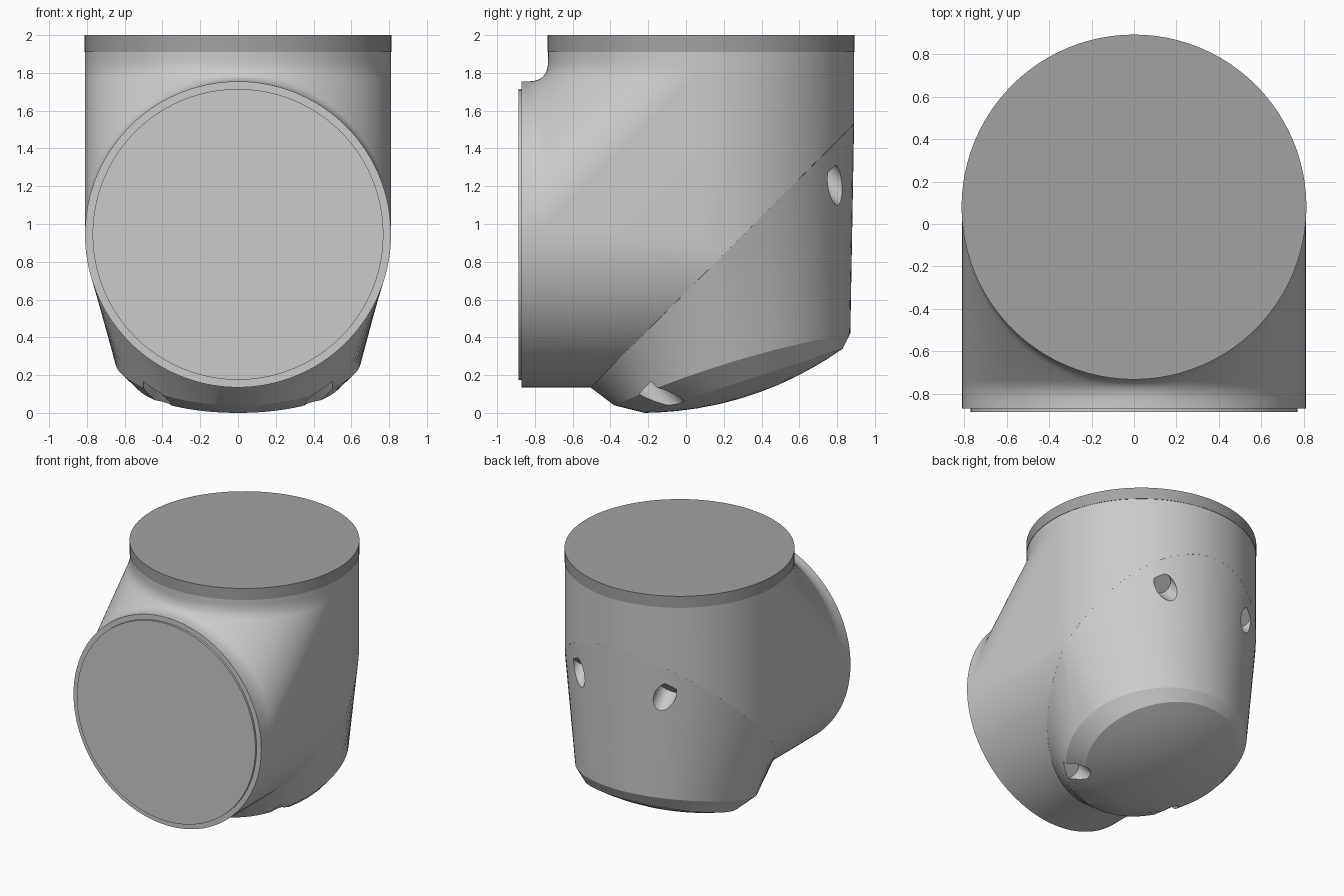
import bpy, bmesh, math
from mathutils import Vector

if "Cube" in bpy.data.objects:
    bpy.data.objects.remove(bpy.data.objects["Cube"])

R, YC, ZC = 0.81, 0.08, 0.945       # shared radius, vertical axis y, horizontal axis z
FRONT, TOP = -0.87, 1.91            # end planes of the elbow
SEAM = 0.64                         # cap seam plane: z = y + SEAM
S_MIN = (ZC - SEAM - YC) / 2        # slices thinner than this miss the seam
N = 96


def smooth(ob, angle=28):
    bpy.ops.object.select_all(action='DESELECT')
    ob.select_set(True)
    bpy.context.view_layer.objects.active = ob
    bpy.ops.object.shade_smooth_by_angle(angle=math.radians(angle))


def loft(name, rings, angle=28):
    """Join successive closed rings with quads and close both ends."""
    bm = bmesh.new()
    vs = [[bm.verts.new(p) for p in ring] for ring in rings]
    n = len(vs[0])
    for a, b in zip(vs, vs[1:]):
        for i in range(n):
            j = (i + 1) % n
            bm.faces.new((a[i], a[j], b[j], b[i]))
    bm.faces.new(vs[0])
    bm.faces.new(vs[-1])
    bmesh.ops.remove_doubles(bm, verts=bm.verts, dist=1e-5)
    bmesh.ops.dissolve_degenerate(bm, edges=bm.edges, dist=1e-6)
    bmesh.ops.recalc_face_normals(bm, faces=bm.faces)
    if bm.calc_volume(signed=True) < 0:
        bmesh.ops.reverse_faces(bm, faces=bm.faces)
    me = bpy.data.meshes.new(name)
    bm.to_mesh(me)
    bm.free()
    ob = bpy.data.objects.new(name, me)
    bpy.context.collection.objects.link(ob)
    smooth(ob, angle)
    return ob


def seam_points(s):
    """Lower and upper seam points (y, z) on the slice with half height s."""
    if s <= S_MIN:
        return (YC + s, ZC - s), (YC + s, ZC - s)
    return (ZC - s - SEAM, ZC - s), (YC + s, YC + s + SEAM)


def fillet(a, b, c, trim, steps=8):
    a, b, c = Vector(a), Vector(b), Vector(c)
    p = b + (a - b).normalized() * trim
    q = b + (c - b).normalized() * min(trim, (c - b).length / 2)
    ts = [i / steps for i in range(steps + 1)]
    return [tuple(p * (1 - t) ** 2 + b * 2 * t * (1 - t) + q * t * t) for t in ts]


# elbow body, lofted from side slices with a filleted inner corner
rings = []
for i in range(N + 1):
    th = math.radians(-89.4 + 178.8 * i / N)
    x, s = R * math.sin(th), R * math.cos(th)
    a, b = (FRONT, ZC + s), (FRONT + 0.09, ZC + s)
    c, d = (YC - s, TOP - 0.10), (YC - s, TOP)
    lo, hi = seam_points(s)
    prof = [(FRONT, ZC - s), a] + fillet(a, b, c, 0.06)
    prof += fillet(d, c, b, 0.06)[::-1] + [d, (YC + s, TOP), hi, lo]
    rings.append([(x, y, z) for y, z in prof])
loft("elbow_body", rings)

# tapered back cap with chamfer and shallow domed end
normal = Vector((0, 0.31, -0.95))
angles = [2 * math.pi * k / N for k in range(N)]


def tilted_ring(center, half, rx, lift=0.0, bulge=0.0):
    base = Vector(center) + normal * bulge
    return [base + Vector(half) * math.cos(ph)
            + Vector((rx * math.sin(ph), 0, lift * math.sin(ph) ** 2)) for ph in angles]


seam = []
for ph in angles:
    s = max(R * abs(math.cos(ph)), S_MIN + 1e-7)
    lo, hi = seam_points(s)
    y, z = hi if math.cos(ph) > 0 else lo
    seam.append((math.copysign(math.sqrt(max(R * R - s * s, 0)), math.sin(ph))
                 if abs(math.sin(ph)) > 1e-6 else 0, y, z))
rings = [seam, tilted_ring((0, 0.245, 0.23), (0, 0.625, 0.19), 0.65, 0.04)]
for f in (1, 0.85, 0.7, 0.5, 0.3, 0.1):
    rings.append(tilted_ring((0, 0.305, 0.17), (0, 0.525 * f, 0.17 * f), 0.55 * f,
                             0, 0.085 * (1 - f * f)))
cap = loft("back_cap", rings, 24)

# screw pockets, drilled square to the seam plane
axis = Vector((0, 1, -1)).normalized()
for side in (-1, 1):
    for x, y, z in ((0.37, 0.74, 1.26), (0.43, -0.20, 0.15)):
        bpy.ops.mesh.primitive_cylinder_add(
            vertices=32, radius=0.075, depth=0.6,
            location=Vector((side * x, y, z)) + axis * 0.3,
            rotation=axis.to_track_quat('Z', 'Y').to_euler())
        cutter = bpy.context.object
        cutter.name = "pocket_cutter"
        mod = cap.modifiers.new("pocket", 'BOOLEAN')
        mod.operation, mod.solver, mod.object = 'DIFFERENCE', 'EXACT', cutter
        bpy.ops.object.select_all(action='DESELECT')
        bpy.context.view_layer.objects.active = cap
        cap.select_set(True)
        with bpy.context.temp_override(object=cap, active_object=cap):
            # run before the smoothing modifier, if there is one
            bpy.ops.object.modifier_apply(modifier=mod.name)
        bpy.data.objects.remove(cutter)
smooth(cap, 24)


# round end plates
def disc(name, r, depth, loc, rot=(0, 0, 0)):
    bpy.ops.mesh.primitive_cylinder_add(vertices=N, radius=r, depth=depth,
                                        location=loc, rotation=rot)
    ob = bpy.context.object
    ob.name = name
    smooth(ob)
    return ob


dark = bpy.data.materials.new("dark_grey")
dark.diffuse_color = (0.36, 0.36, 0.36, 1)
dark.use_nodes = True
dark.node_tree.nodes["Principled BSDF"].inputs["Base Color"].default_value = dark.diffuse_color
lid = disc("top_lid", R + 0.003, 0.09, (0, YC, 1.955))
lid.data.materials.append(dark)
disc("front_plate", 0.77, 0.035, (0, -0.868, ZC), (math.pi / 2, 0, 0))
